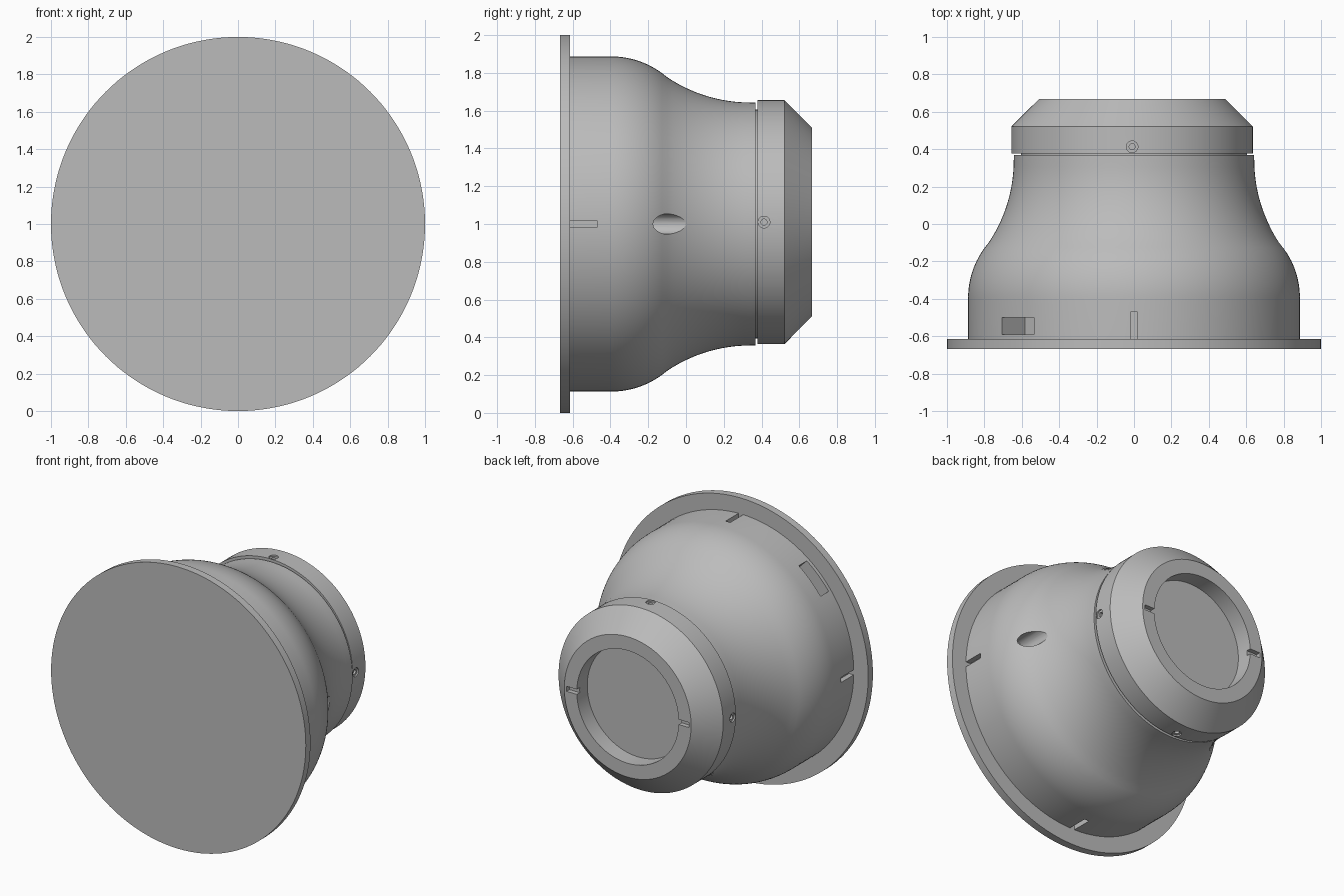
import bpy, bmesh
from math import sin, cos, pi, radians
from mathutils import Matrix, Vector

cube = bpy.data.objects.get("Cube")
if cube:
    bpy.data.objects.remove(cube, do_unlink=True)

grey = bpy.data.materials.new("plain grey")
grey.use_nodes = True
grey.diffuse_color = (0.5, 0.5, 0.5, 1)
grey.node_tree.nodes["Principled BSDF"].inputs["Base Color"].default_value = (0.5, 0.5, 0.5, 1)

CENTRE = Vector((0, 0, 1))
RING_CENTRE = Vector((-0.01, 0, 1.01))
QUARTERS = [i * pi / 2 for i in range(4)]


def add_object(name, bm, centre):
    bmesh.ops.recalc_face_normals(bm, faces=bm.faces)
    mesh = bpy.data.meshes.new(name)
    bm.to_mesh(mesh)
    bm.free()
    mesh.materials.append(grey)
    obj = bpy.data.objects.new(name, mesh)
    obj.location = centre
    bpy.context.collection.objects.link(obj)
    return obj


def lathe(name, profile, centre, steps=144):
    """Revolve (y, radius) points around the y axis."""
    bm = bmesh.new()
    verts = [bm.verts.new((r, y, 0)) for y, r in profile]
    edges = [bm.edges.new(pair) for pair in zip(verts, verts[1:])]
    bmesh.ops.spin(bm, geom=verts + edges, cent=(0, 0, 0), axis=(0, 1, 0),
                   angle=2 * pi, steps=steps)
    bmesh.ops.remove_doubles(bm, verts=bm.verts, dist=1e-5)
    return add_object(name, bm, centre)


def add_box(bm, x, y, width, angle):
    """Box spanning radial range x and axial range y, turned about the y axis."""
    size = Matrix.Diagonal((x[1] - x[0], y[1] - y[0], width, 1))
    place = Matrix.Translation(((x[0] + x[1]) / 2, (y[0] + y[1]) / 2, 0))
    bmesh.ops.create_cube(bm, size=1, matrix=Matrix.Rotation(angle, 4, 'Y') @ place @ size)


def add_rod(bm, radius, length, matrix):
    bmesh.ops.create_cone(bm, cap_ends=True, segments=32, radius1=radius,
                          radius2=radius, depth=length, matrix=matrix)


def carve(target, bm):
    cutter = add_object("cutter", bm, target.location)
    cutter.hide_render = True
    mod = target.modifiers.new("carve", 'BOOLEAN')
    mod.operation, mod.solver, mod.object = 'DIFFERENCE', 'EXACT', cutter
    bpy.context.view_layer.objects.active = target
    bpy.ops.object.modifier_apply(modifier=mod.name)
    bpy.data.objects.remove(cutter, do_unlink=True)


# Front flange plate
flange = lathe("front_flange", [(-0.668, 0), (-0.668, 1), (-0.615, 1), (-0.615, 0)], CENTRE)

# Bell body: two tangent arcs run from the wide drum into the neck
sweep, big, small, n = radians(36.5), 0.787, 0.45, 14
shoulder = [(-0.395 + small * sin(sweep * i / n),
             0.887 - small * (1 - cos(sweep * i / n))) for i in range(n + 1)]
neck = [(0.34 - big * sin(sweep * i / n),
         0.643 + big * (1 - cos(sweep * i / n))) for i in range(n - 1, -1, -1)]
body = lathe("bell_body", [(-0.615, 0), (-0.615, 0.887)] + shoulder + neck +
             [(0.368, 0.642), (0.368, 0.605), (0.38, 0.605), (0.38, 0)], CENTRE)

# Alignment slots, side pocket and cable hole in the body
bm = bmesh.new()
for a in QUARTERS:
    add_box(bm, (0.85, 1.0), (-0.65, -0.47), 0.036, a)
add_box(bm, (0.705, 1.0), (-0.59, -0.5), 0.242, radians(-135))
add_rod(bm, 0.054, 0.5, Matrix.Translation((0.775, 0, 0)) @ Matrix.Rotation(pi / 2, 4, 'X'))
carve(body, bm)

# Rear ring with chamfer and shallow recess
ring = lathe("rear_ring", [(0.378, 0), (0.378, 0.646), (0.521, 0.646), (0.668, 0.498),
                           (0.668, 0.4), (0.55, 0.4), (0.55, 0)], RING_CENTRE)

# Rim notches and set screw holes in the ring
bm = bmesh.new()
for a in (0, pi):
    add_box(bm, (0.36, 0.48), (0.635, 0.72), 0.036, a)
for a in QUARTERS:
    add_rod(bm, 0.031, 0.2, Matrix.Rotation(a, 4, 'Y') @ Matrix.Translation((0.72, 0.413, 0))
            @ Matrix.Rotation(pi / 2, 4, 'Y'))
carve(ring, bm)

# Set screws with open sockets
for i, a in enumerate(QUARTERS):
    screw = lathe(f"set_screw_{i + 1}", [(0, 0), (0, 0.031), (0.035, 0.031), (0.035, 0.016),
                                         (0.01, 0.016), (0.01, 0)], (0, 0, 0), 32)
    screw.matrix_world = (Matrix.Translation(RING_CENTRE) @ Matrix.Rotation(a, 4, 'Y')
                          @ Matrix.Translation((0.6, 0.413, 0)) @ Matrix.Rotation(-pi / 2, 4, 'Z'))

# Smooth shading with sharp rims
bpy.ops.object.select_all(action='DESELECT')
for obj in bpy.context.collection.objects:
    if obj.type == 'MESH' and grey.name in obj.data.materials:
        obj.select_set(True)
        bpy.context.view_layer.objects.active = obj
bpy.ops.object.shade_smooth_by_angle(angle=radians(25))
